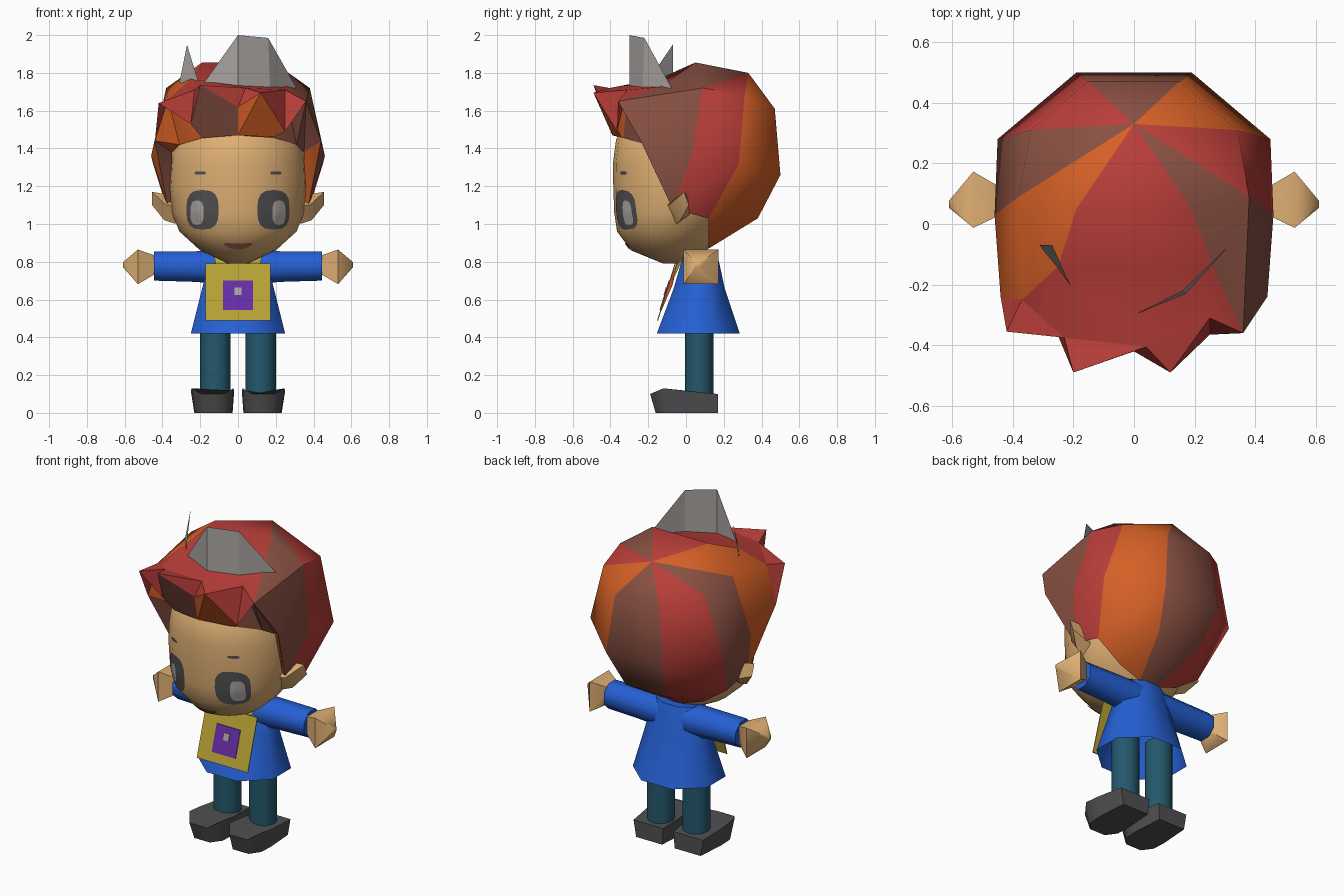
import bpy, bmesh, math
from mathutils import Vector
from mathutils.bvhtree import BVHTree

if "Cube" in bpy.data.objects:
    bpy.data.objects.remove(bpy.data.objects["Cube"])


def colour(name, r, g, b):
    m = bpy.data.materials.new(name)
    m.diffuse_color = [((c / 255 + 0.055) / 1.055) ** 2.4 for c in (r, g, b)] + [1]
    m.use_nodes = True
    m.node_tree.nodes["Principled BSDF"].inputs["Base Color"].default_value = m.diffuse_color
    return m


SKIN = colour("skin", 222, 174, 115)
RED = colour("hair_red", 185, 62, 57)
BROWN = colour("hair_brown", 137, 80, 66)
ORANGE = colour("hair_orange", 214, 96, 38)
BLUE = colour("robe_blue", 37, 96, 212)
TEAL = colour("trouser_teal", 36, 88, 108)
DARK = colour("dark_grey", 80, 80, 82)
GREY = colour("light_grey", 168, 163, 160)
GOLD = colour("gold", 184, 162, 52)
PURPLE = colour("purple", 100, 46, 166)


def build(name, verts, faces, mats, index=None, angle=35, fix=True):
    me = bpy.data.meshes.new(name)
    me.from_pydata([tuple(v) for v in verts], [], faces)
    for m in mats if isinstance(mats, list) else [mats]:
        me.materials.append(m)
    if index:
        for p, i in zip(me.polygons, index):
            p.material_index = i
    bm = bmesh.new()
    bm.from_mesh(me)
    bmesh.ops.remove_doubles(bm, verts=bm.verts, dist=0.0005)
    if fix:
        bmesh.ops.recalc_face_normals(bm, faces=bm.faces)
    bm.to_mesh(me)
    bm.free()
    for p in me.polygons:
        p.use_smooth = True
    me.set_sharp_from_angle(angle=math.radians(angle))
    ob = bpy.data.objects.new(name, me)
    bpy.context.collection.objects.link(ob)
    return ob


def loft(name, rings, mat, caps=(True, True), angle=35):
    n = len(rings[0])
    verts = [v for r in rings for v in r]
    faces = [(k * n + i, k * n + (i + 1) % n, (k + 1) * n + (i + 1) % n, (k + 1) * n + i)
             for k in range(len(rings) - 1) for i in range(n)]
    if caps[0]:
        faces.append(tuple(range(n)))
    if caps[1]:
        faces.append(tuple(range(len(verts) - n, len(verts))))
    return build(name, verts, faces, mat, angle=angle)


def ring_z(z, a, b, cy, n, cx=0, turn=0.0):
    return [(cx + a * math.sin(t), cy - b * math.cos(t), z)
            for t in (2 * math.pi * (i + turn) / n for i in range(n))]


def ring_x(x, cz, rz, cy, ry, n):
    return [(x, cy + ry * math.sin(t), cz + rz * math.cos(t))
            for t in (2 * math.pi * (i + 0.5) / n for i in range(n))]


# Head
head = loft("head", [ring_z(z, a, b, cy, 20) for z, a, b, cy in (
    (0.79, 0.05, 0.07, -0.05), (0.86, 0.2, 0.2, -0.09), (0.96, 0.31, 0.275, -0.09),
    (1.06, 0.35, 0.315, -0.065), (1.2, 0.37, 0.345, -0.04), (1.32, 0.365, 0.35, -0.037),
    (1.45, 0.345, 0.335, -0.035), (1.52, 0.3, 0.28, -0.03))], SKIN, angle=50)
surface = BVHTree.FromPolygons([v.co.copy() for v in head.data.vertices],
                               [tuple(p.vertices) for p in head.data.polygons])


# Painted face features laid on the head surface
def decal(name, cx, cz, rx, rz, mat, lift, power=0.7, bend=0.0):
    n, verts, faces = 16, [], []
    for k in (0.02, 0.35, 0.7, 1):
        for i in range(n):
            c, s = math.cos(2 * math.pi * i / n), math.sin(2 * math.pi * i / n)
            u = k * math.copysign(abs(c) ** power, c)
            x, z = cx + rx * u, cz + rz * k * math.copysign(abs(s) ** power, s) + bend * u * u
            hit = surface.ray_cast(Vector((x, -2, z)), Vector((0, 1, 0)))[0]
            verts.append((x, (hit.y if hit else 0) - lift, z))
    for k in range(3):
        for i in range(n):
            j = (i + 1) % n
            faces.append((k * n + i, k * n + n + i, k * n + n + j, k * n + j))
    faces.append(tuple(range(n)))
    build(name, verts, faces, mat, fix=False)


for s, side in ((-1, "left"), (1, "right")):
    decal(side + "_eye", s * 0.188, 1.075, 0.086, 0.105, DARK, 0.005)
    decal(side + "_eye_shine", s * 0.217, 1.06, 0.035, 0.065, GREY, 0.009)
    decal(side + "_brow", s * 0.2, 1.27, 0.03, 0.009, DARK, 0.005)
decal("mouth", 0, 0.88, 0.075, 0.016, BROWN, 0.007, 1.0, 0.016)

# Hair shell: one strip of panels between neighbouring meridians, starting at the crown
pole = (0, 0.33, 1.8)
half = [
    [(0.15, 0.47, 1.61), (0.19, 0.5, 1.26), (0.14, 0.38, 1.03), (0.06, 0.12, 0.87)],
    [(0.34, 0.31, 1.68), (0.45, 0.28, 1.32), (0.36, 0.12, 1.03), (0.2, 0.12, 0.92)],
    [(0.38, 0.09, 1.72), (0.46, 0.03, 1.36), (0.37, -0.07, 1.08)],
    [(0.19, 0.05, 1.855), (0.26, -0.14, 1.725), (0.36, -0.36, 1.65), (0.44, -0.24, 1.44), (0.37, -0.07, 1.08)],
]


def flip(p):
    return (-p[0], p[1], p[2])


left = [[flip(p) for p in m] for m in half]
left[3][1:3] = [(-0.25, -0.14, 1.77), (-0.37, -0.25, 1.66)]
V, F, I = [], [], []


def panel(pts, mat):
    F.append(tuple(range(len(V), len(V) + len(pts))))
    V.extend(pts)
    I.append(mat)


def strip(a, b, mat):
    panel([pole, a[0], b[0]], mat)
    for k in range(min(len(a), len(b)) - 1):
        panel([a[k], a[k + 1], b[k + 1], b[k]], mat)


strip(left[0], half[0], 1)
for m, cols in ((half, (2, 0, 1)), (left, (0, 1, 2))):
    strip(m[0], m[1], cols[0])
    strip(m[1], m[2], cols[1])
    top, mid, brow, temple, tip = m[3]
    for pts in ([pole, m[2][0], top], [m[2][0], mid, top], [m[2][0], brow, mid],
                [m[2][0], m[2][1], temple, brow], [m[2][1], m[2][2], temple]):
        panel(pts, cols[2])

# Hair front: ridge, hairline and the panels between them
ridge = [left[3][2], (-0.23, -0.375, 1.71), (0.04, -0.405, 1.72), (0.25, -0.31, 1.71), half[3][2]]
ml, mr = left[3][1], half[3][1]
for pts in ([pole, left[3][0], half[3][0]], [left[3][0], ml, mr, half[3][0]],
            [ml, ridge[0], ridge[1]], [ml, ridge[1], ridge[2]], [ml, ridge[2], mr],
            [mr, ridge[2], ridge[3]], [mr, ridge[3], ridge[4]]):
    panel(pts, 0)
outer = [left[3][4], left[3][3]] + ridge + [half[3][3], half[3][4]]
inner = [(0.35, -0.07, 1.1), (0.35, -0.14, 1.38), (0.31, -0.21, 1.42), (0.19, -0.33, 1.455)]
inner = [flip(p) for p in inner] + [(0, -0.38, 1.47)] + inner[::-1]
for i, c in enumerate((1, 2, 2, 1, 2, 1, 1, 2)):
    panel([outer[i], inner[i], inner[i + 1]], c)
    panel([outer[i], inner[i + 1], outer[i + 1]], c)
build("hair", V, F, [RED, BROWN, ORANGE], I, 48)

# Fringe spikes: red upper faces, with brown and orange undersides down to the hairline
V, F, I = [], [], []
tip1, tip2, tip3 = (-0.42, -0.355, 1.64), (-0.2, -0.49, 1.735), (0.12, -0.49, 1.695)
low1, low2, low3 = (-0.25, -0.37, 1.53), (0, -0.42, 1.62), (0.25, -0.365, 1.49)
hair_l, hair_c, hair_r = (-0.19, -0.34, 1.455), (0, -0.39, 1.47), (0.19, -0.34, 1.46)
for pts, c in (
        ((ridge[0], tip1, ridge[1]), 0), ((tip1, low1, ridge[1]), 0), ((ridge[0], left[3][3], tip1), 0),
        ((ridge[1], tip2, ridge[2]), 0), ((tip2, low2, ridge[2]), 0), ((ridge[1], low1, tip2), 0),
        ((tip2, hair_l, hair_c, low2), 1), ((tip2, low1, hair_l), 1),
        ((ridge[2], tip3, ridge[3]), 0), ((tip3, low3, ridge[3]), 0), ((ridge[2], low2, tip3), 0),
        ((tip3, low2, hair_c), 2), ((tip3, hair_c, hair_r, low3), 2),
        ((ridge[3], low3, ridge[4]), 0)):
    panel(pts, c)
build("fringe", V, F, [RED, BROWN, ORANGE], I, 10)

# Thin crown sheet standing on the hair
build("crown", [(-0.2, -0.225, 1.72), (0, -0.3, 1.72), (0.17, -0.23, 1.715), (0.31, -0.075, 1.72),
                (0, -0.3, 2.0), (0.16, -0.22, 1.985), (-0.31, -0.07, 1.75), (-0.27, -0.07, 1.95)],
      [(0, 1, 4), (1, 2, 5, 4), (2, 3, 5), (6, 0, 7)], GREY, angle=10, fix=False)

# Robe, open at the hem
loft("robe", [ring_z(z, a * 1.08, b * 1.08, cy, 8, 0, 0.5) for z, a, b, cy in (
    (0.42, 0.25, 0.22, 0.065), (0.66, 0.19, 0.135, 0.07), (0.8, 0.155, 0.1, 0.075),
    (0.86, 0.125, 0.075, 0.08))], BLUE, caps=(False, True), angle=50)

for s, side in ((-1, "left"), (1, "right")):
    # Ears
    loft(side + "_ear", [
        [(s * 0.33, -0.1, 1.1), (s * 0.33, 0.01, 1.15), (s * 0.33, 0.02, 1.05), (s * 0.33, -0.05, 1.0)],
        [(s * 0.38, -0.09, 1.1), (s * 0.455, -0.01, 1.17), (s * 0.455, 0.015, 1.1), (s * 0.39, -0.03, 1.02)]],
        SKIN, angle=40)
    # Sleeves and hands
    loft(side + "_sleeve", [ring_x(s * x, z, r, 0.08, r, 8) for x, z, r in (
        (0.05, 0.77, 0.095), (0.25, 0.775, 0.087), (0.445, 0.777, 0.083))], BLUE, angle=60)
    loft(side + "_hand", [ring_x(s * x, z, rz * 1.41, y, ry * 1.41, 4) for x, z, rz, y, ry in (
        (0.43, 0.785, 0.045, 0.075, 0.04), (0.53, 0.773, 0.092, 0.08, 0.093),
        (0.61, 0.785, 0.012, 0.065, 0.012))], SKIN, angle=60)
    # Legs
    loft(side + "_leg", [ring_z(z, 0.08, 0.075, 0.07, 12, s * 0.12) for z in (0.08, 0.55)], TEAL, angle=50)
    # Shoes
    outline = [(-0.1, 0.17, 0.1), (0.1, 0.17, 0.1), (0.115, -0.02, 0.118), (0.11, -0.12, 0.13),
               (0.06, -0.19, 0.1), (-0.06, -0.19, 0.1), (-0.11, -0.12, 0.13), (-0.115, -0.02, 0.118)]
    loft(side + "_shoe", [[(s * (0.13 + 0.88 * x), 0.02 + (y - 0.02) * (1 if y > 0 else 0.86), 0)
                           for x, y, z in outline],
                          [(s * (0.135 + x), y, z) for x, y, z in outline]], DARK, angle=65)
    # Collar flaps
    build(side + "_collar", [(s * 0.13, 0.0, 0.85), (s * 0.07, -0.02, 0.85), (s * 0.03, -0.055, 0.77),
                             (s * 0.1, -0.075, 0.69)], [(0, 1, 2, 3)], GOLD)
    build(side + "_collar_lining", [(s * 0.07, -0.02, 0.84), (s * 0.02, -0.03, 0.83), (s * 0.0, -0.045, 0.77),
                                    (s * 0.03, -0.05, 0.76)], [(0, 1, 2, 3)], GREY)

# Neck scarf tucked behind the book
build("scarf", [(0, -0.04, 0.82), (0.06, -0.07, 0.68), (0, -0.135, 0.53), (-0.06, -0.07, 0.68),
                (0, -0.092, 0.68)], [(0, 4, 1), (1, 4, 2), (2, 4, 3), (3, 4, 0)], ORANGE)


# Sloping book plate with an inset square and a small emblem
def plate(name, x, z0, z1, mat, lift):
    def y(z):
        return -0.06 - (0.79 - z) * 0.31 - lift
    verts = [(sx * x, y(z) + d, z) for d in (0, 0.006) for sx, z in ((-1, z0), (1, z0), (1, z1), (-1, z1))]
    build(name, verts, [(0, 1, 2, 3), (4, 5, 6, 7)] +
          [(i, (i + 1) % 4, (i + 1) % 4 + 4, i + 4) for i in range(4)], mat)


plate("book", 0.172, 0.49, 0.79, GOLD, 0)
plate("book_square", 0.08, 0.545, 0.7, PURPLE, 0.004)
plate("book_emblem", 0.018, 0.625, 0.665, GREY, 0.008)
